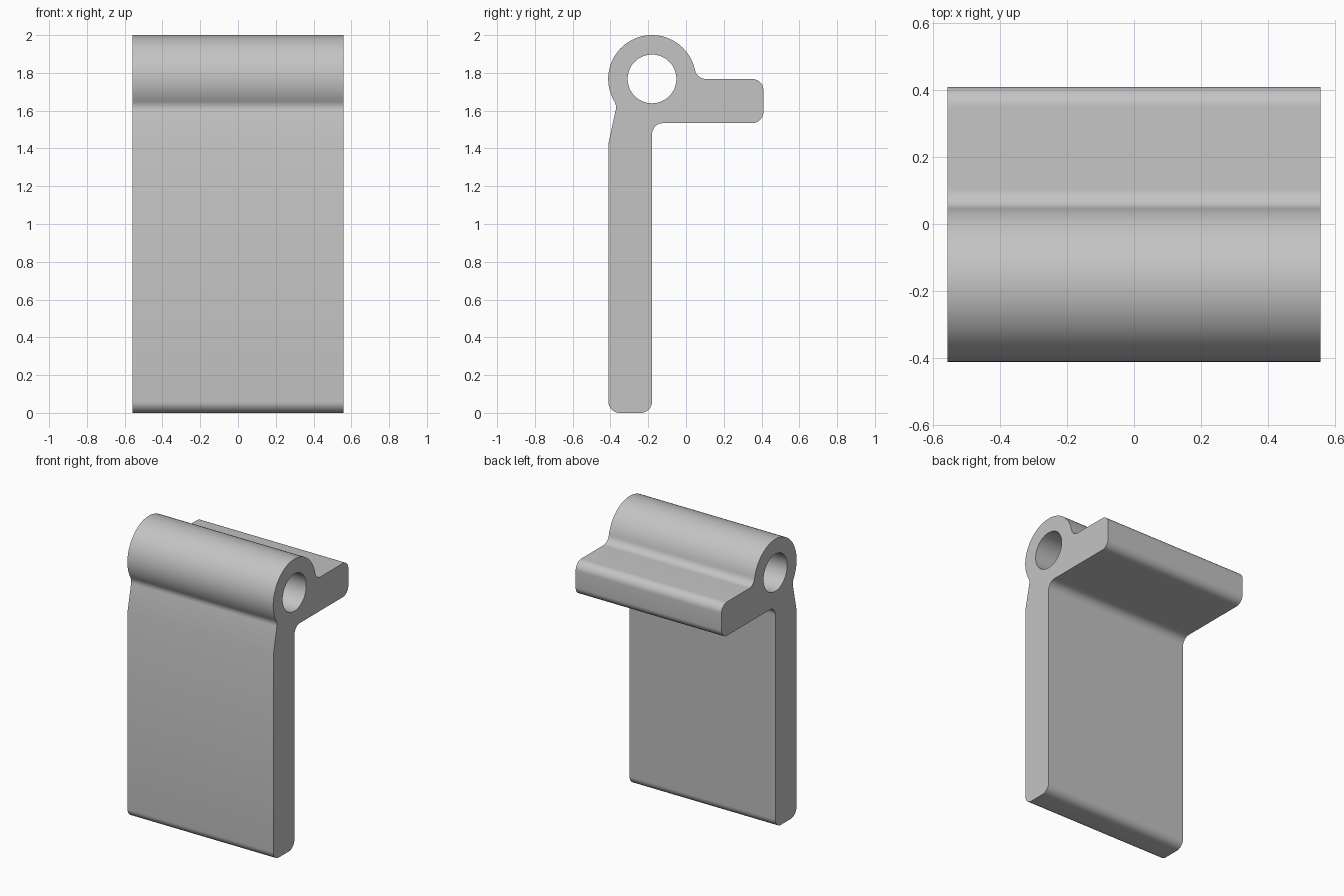
import bpy, bmesh
from math import cos, sin, radians

cube = bpy.data.objects.get("Cube")
if cube:
    bpy.data.objects.remove(cube)

HALF_WIDTH = 0.558
BARREL = (-0.18, 1.768)   # centre of the tube in (y, z)
BARREL_R, HOLE_R, FILLET = 0.232, 0.129, 0.06


def arc(centre, radius, start, end, steps=10):
    """Points along an arc in the y-z plane, angles in degrees."""
    angles = [radians(start + (end - start) * i / steps) for i in range(steps + 1)]
    return [(centre[0] + radius * cos(a), centre[1] + radius * sin(a)) for a in angles]


# Side profile: leg, rear arm, barrel and tapered front neck
outline = (
    arc((-0.351, 0.06), FILLET, 180, 270)
    + arc((-0.24, 0.06), FILLET, 270, 360)
    + arc((-0.12, 1.474), FILLET, 180, 90)
    + arc((0.35, 1.594), FILLET, -90, 0)
    + arc((0.35, 1.708), FILLET, 0, 90)
    + arc((0.106, 1.828), FILLET, 270, 191.9)
    + arc(BARREL, BARREL_R, 11.9, 211, 48)[1:]
    + arc((-0.4305, 1.6175), FILLET, 31, -12)[1:]
    + [(-0.411, 1.425)]
)
hole = arc(BARREL, HOLE_R, 0, 360, 48)[:-1]

# Fill the profile around the hole, then extrude it across the width
bm = bmesh.new()
edges = []
for loop in (outline, hole):
    verts = [bm.verts.new((-HALF_WIDTH, y, z)) for y, z in loop]
    edges += [bm.edges.new((v, verts[i - 1])) for i, v in enumerate(verts)]
bmesh.ops.triangle_fill(bm, use_beauty=True, edges=edges)
grown = bmesh.ops.extrude_face_region(bm, geom=bm.faces[:], use_keep_orig=True)
bmesh.ops.translate(bm, vec=(2 * HALF_WIDTH, 0, 0),
                    verts=[g for g in grown["geom"] if isinstance(g, bmesh.types.BMVert)])
bmesh.ops.recalc_face_normals(bm, faces=bm.faces[:])

mesh = bpy.data.meshes.new("hinge_bracket")
bm.to_mesh(mesh)
bm.free()
bracket = bpy.data.objects.new("hinge_bracket", mesh)
bpy.context.collection.objects.link(bracket)

# Plain grey material
grey = bpy.data.materials.new("light_grey")
grey.use_nodes = True
grey.diffuse_color = (0.55, 0.55, 0.55, 1)
grey.node_tree.nodes["Principled BSDF"].inputs["Base Color"].default_value = grey.diffuse_color
mesh.materials.append(grey)

# Smooth curves with crisp end caps
bpy.ops.object.select_all(action="DESELECT")
bracket.select_set(True)
bpy.context.view_layer.objects.active = bracket
bpy.ops.object.shade_smooth_by_angle(angle=radians(30))
